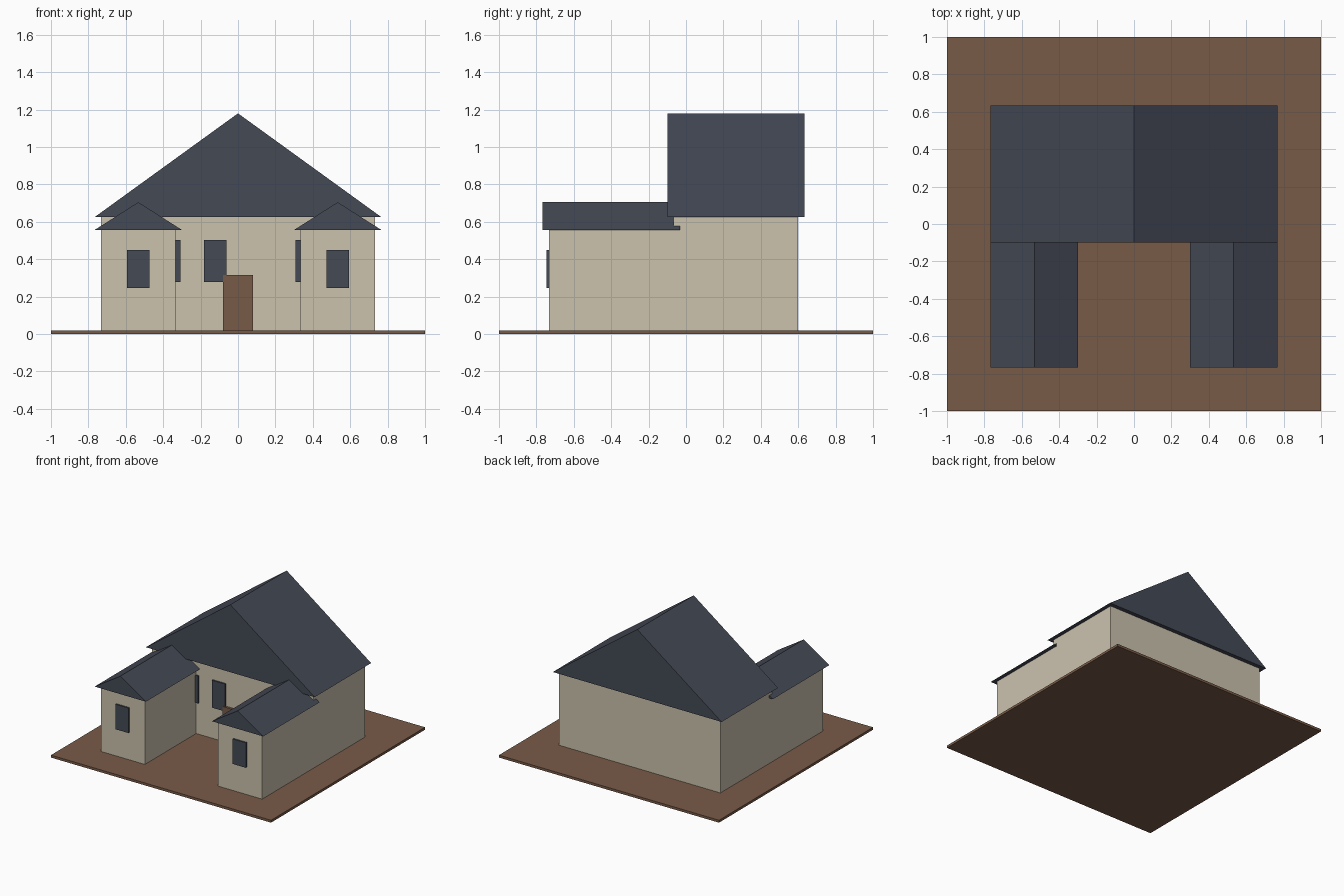
import bpy
import bmesh

cube = bpy.data.objects.get("Cube")
if cube:
    bpy.data.objects.remove(cube, do_unlink=True)


def material(name, rgb):
    m = bpy.data.materials.new(name)
    m.use_nodes = True
    m.diffuse_color = (*rgb, 1)
    m.node_tree.nodes["Principled BSDF"].inputs["Base Color"].default_value = (*rgb, 1)
    return m


cream = material("cream_wall", (0.60, 0.54, 0.42))
slate = material("slate_blue", (0.058, 0.067, 0.09))
brown = material("earth_brown", (0.19, 0.105, 0.064))


def prism(name, profile, y0, y1, mat):
    """Extrude an (x, z) outline from y0 to y1."""
    bm = bmesh.new()
    face = bm.faces.new([bm.verts.new((x, y0, z)) for x, z in profile])
    ext = bmesh.ops.extrude_face_region(bm, geom=[face])
    moved = [v for v in ext["geom"] if isinstance(v, bmesh.types.BMVert)]
    bmesh.ops.translate(bm, verts=moved, vec=(0, y1 - y0, 0))
    bmesh.ops.recalc_face_normals(bm, faces=bm.faces)
    mesh = bpy.data.meshes.new(name)
    bm.to_mesh(mesh)
    bm.free()
    mesh.materials.append(mat)
    obj = bpy.data.objects.new(name, mesh)
    bpy.context.collection.objects.link(obj)
    return obj


def box(name, x, half, y0, y1, z0, z1, mat):
    prism(name, [(x - half, z0), (x + half, z0), (x + half, z1), (x - half, z1)], y0, y1, mat)


def gable(name, x, half, y0, y1, eave, ridge, mat):
    prism(name, [(x - half, eave), (x + half, eave), (x, ridge)], y0, y1, mat)


GROUND = 0.02
MAIN_FRONT = -0.067
WING_FRONT = -0.733

# Ground plate
box("ground_plate", 0, 1, -1, 1, 0, GROUND, brown)

# Main house
box("main_walls", 0, 0.733, MAIN_FRONT, 0.6, GROUND, 0.625, cream)
gable("main_roof", 0, 0.767, -0.1, 0.633, 0.625, 1.18, slate)
box("front_door", 0, 0.08, MAIN_FRONT - 0.02, MAIN_FRONT + 0.01, GROUND, 0.317, brown)

# Main wall windows, the outer two partly hidden by the wings
for label, x in (("right", -0.367), ("middle", -0.122), ("left", 0.367)):
    box(label + "_main_window", x, 0.06, MAIN_FRONT - 0.013, MAIN_FRONT + 0.01, 0.278, 0.503, slate)

# Two front wings
for label, side in (("right", -1), ("left", 1)):
    x = side * 0.533
    box(label + "_wing_walls", x, 0.2, WING_FRONT, MAIN_FRONT, GROUND, 0.557, cream)
    gable(label + "_wing_roof", x, 0.233, -0.767, -0.033, 0.557, 0.705, slate)
    box(label + "_wing_window", x, 0.06, WING_FRONT - 0.013, WING_FRONT + 0.01, 0.245, 0.45, slate)
